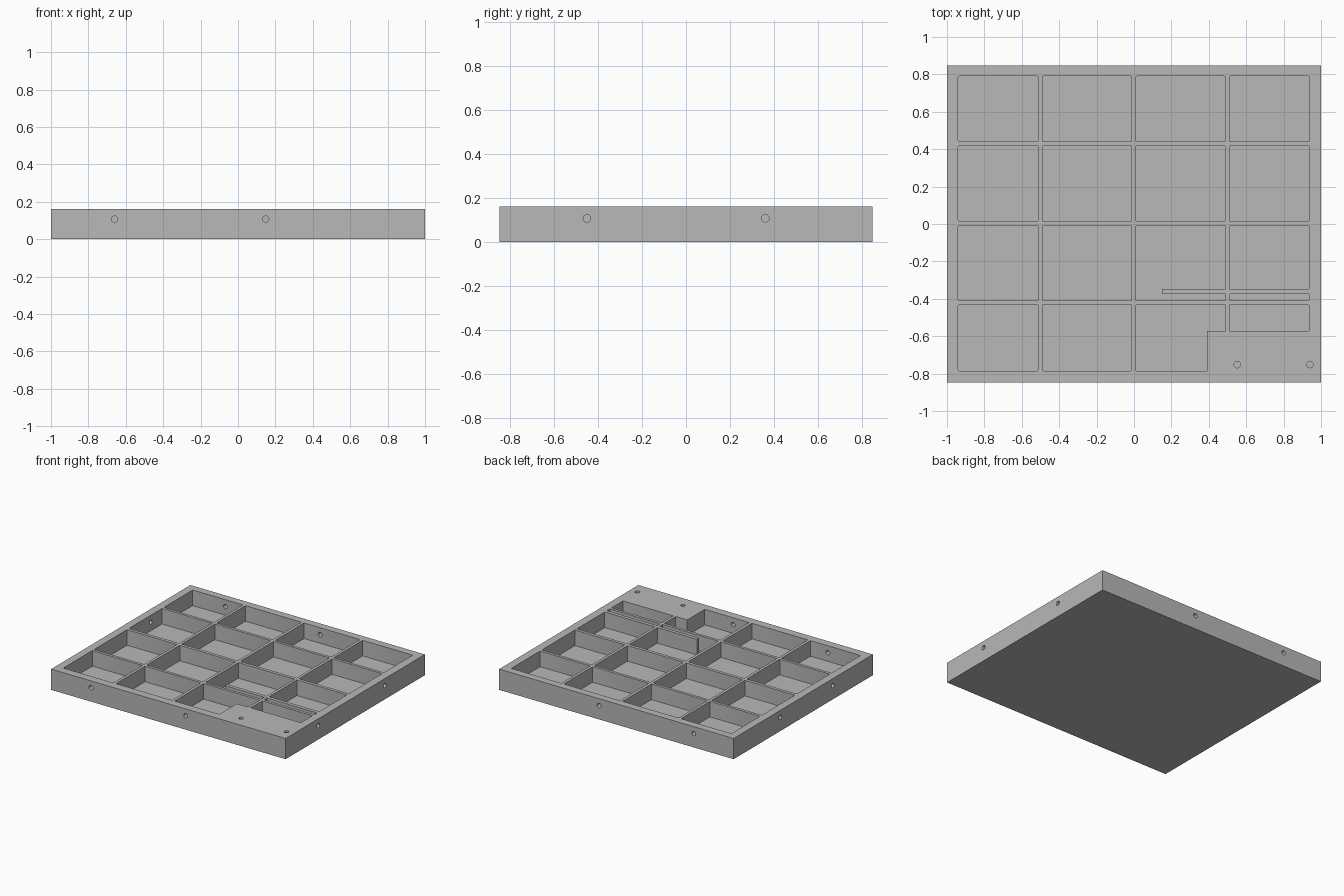
import bpy
import bmesh
from mathutils import Matrix, Vector

cube = bpy.data.objects.get("Cube")
if cube:
    bpy.data.objects.remove(cube, do_unlink=True)

HEIGHT, FLOOR = 0.16, 0.04
HOLE_Z, HOLE_R = 0.107, 0.017

grey = bpy.data.materials.new("plain grey")
grey.use_nodes = True
grey.diffuse_color = (0.48, 0.48, 0.48, 1)
grey.node_tree.nodes["Principled BSDF"].inputs["Base Color"].default_value = grey.diffuse_color


def make_object(name, bm):
    bmesh.ops.recalc_face_normals(bm, faces=bm.faces)
    mesh = bpy.data.meshes.new(name)
    bm.to_mesh(mesh)
    bm.free()
    mesh.materials.append(grey)
    obj = bpy.data.objects.new(name, mesh)
    bpy.context.collection.objects.link(obj)
    return obj


def add_prism(bm, outline, low, high, rounding=0):
    """Extrude a flat outline upward, optionally rounding its upright edges."""
    face = bm.faces.new([bm.verts.new((x, y, low)) for x, y in outline])
    result = bmesh.ops.extrude_face_region(bm, geom=[face])
    top = [v for v in result["geom"] if isinstance(v, bmesh.types.BMVert)]
    bmesh.ops.translate(bm, verts=top, vec=(0, 0, high - low))
    if rounding:
        upright = [e for v in top for e in v.link_edges
                   if abs(e.verts[0].co.z - e.verts[1].co.z) > 0.01]
        bmesh.ops.bevel(bm, geom=upright, offset=rounding, segments=2,
                        profile=0.5, affect='EDGES')


def rectangle(x0, x1, y0, y1):
    return [(x0, y0), (x1, y0), (x1, y1), (x0, y1)]


def add_drill(bm, centre, direction, depth):
    turn = Vector(direction).to_track_quat('Z', 'Y').to_matrix().to_4x4()
    bmesh.ops.create_cone(bm, cap_ends=True, segments=24, radius1=HOLE_R,
                          radius2=HOLE_R, depth=depth,
                          matrix=Matrix.Translation(centre) @ turn)


def carve(target, cutter):
    cutter.hide_render = True
    mod = target.modifiers.new("carve", 'BOOLEAN')
    mod.operation, mod.solver, mod.object = 'DIFFERENCE', 'EXACT', cutter
    bpy.context.view_layer.objects.active = target
    bpy.ops.object.modifier_apply(modifier=mod.name)
    bpy.data.objects.remove(cutter, do_unlink=True)


# Solid tray block
bm = bmesh.new()
add_prism(bm, rectangle(-1, 1, -0.848, 0.848), 0, HEIGHT)
tray = make_object("compartment_tray", bm)

# Plain compartments, leaving thin dividers between them
columns = [(-0.94, -0.512), (-0.49, -0.013), (0.01, 0.488), (0.51, 0.937)]
rows = [(0.44, 0.79), (0.015, 0.418), (-0.41, -0.01), (-0.785, -0.432)]
pockets = bmesh.new()
for c, (x0, x1) in enumerate(columns):
    for r, (y0, y1) in enumerate(rows):
        if c < 2 or r < 2:
            add_prism(pockets, rectangle(x0, x1, y0, y1), FLOOR, 0.3, 0.006)

# Compartment with a free-ended rib reaching in from its side
x0, x1 = columns[2]
y0, y1 = rows[2]
rib_low, rib_high, rib_end = -0.375, -0.348, 0.15
add_prism(pockets, [(x0, y0), (x1, y0), (x1, rib_low), (rib_end, rib_low),
                    (rib_end, rib_high), (x1, rib_high), (x1, y1), (x0, y1)], FLOOR, 0.3)

# Compartment stepped around the solid corner block
step_x, step_y = 0.39, -0.572
y0, y1 = rows[3]
add_prism(pockets, [(x0, y0), (step_x, y0), (step_x, step_y),
                    (x1, step_y), (x1, y1), (x0, y1)], FLOOR, 0.3)

# Last column: rib splits the third row, corner block shortens the fourth
x0, x1 = columns[3]
for y0, y1 in [(rib_high, rows[2][1]), (rows[2][0], rib_low), (step_y, rows[3][1])]:
    add_prism(pockets, rectangle(x0, x1, y0, y1), FLOOR, 0.3, 0.004)
carve(tray, make_object("pocket_cutter", pockets))

# Round holes through the outer walls, and two in the corner block
drills = bmesh.new()
for x in (-0.66, 0.148):
    for side in (-1, 1):
        add_drill(drills, (x, side * 0.85, HOLE_Z), (0, 1, 0), 0.2)
for side, ys in ((1, (-0.45, 0.36)), (-1, (-0.36, 0.28))):
    for y in ys:
        add_drill(drills, (side, y, HOLE_Z), (1, 0, 0), 0.2)
for x in (0.552, 0.941):
    add_drill(drills, (x, -0.752, HEIGHT), (0, 0, 1), 0.2)
carve(tray, make_object("hole_cutter", drills))

# Smooth the hole walls, keep every corner crisp
bpy.ops.object.select_all(action='DESELECT')
tray.select_set(True)
bpy.context.view_layer.objects.active = tray
bpy.ops.object.shade_smooth_by_angle()
